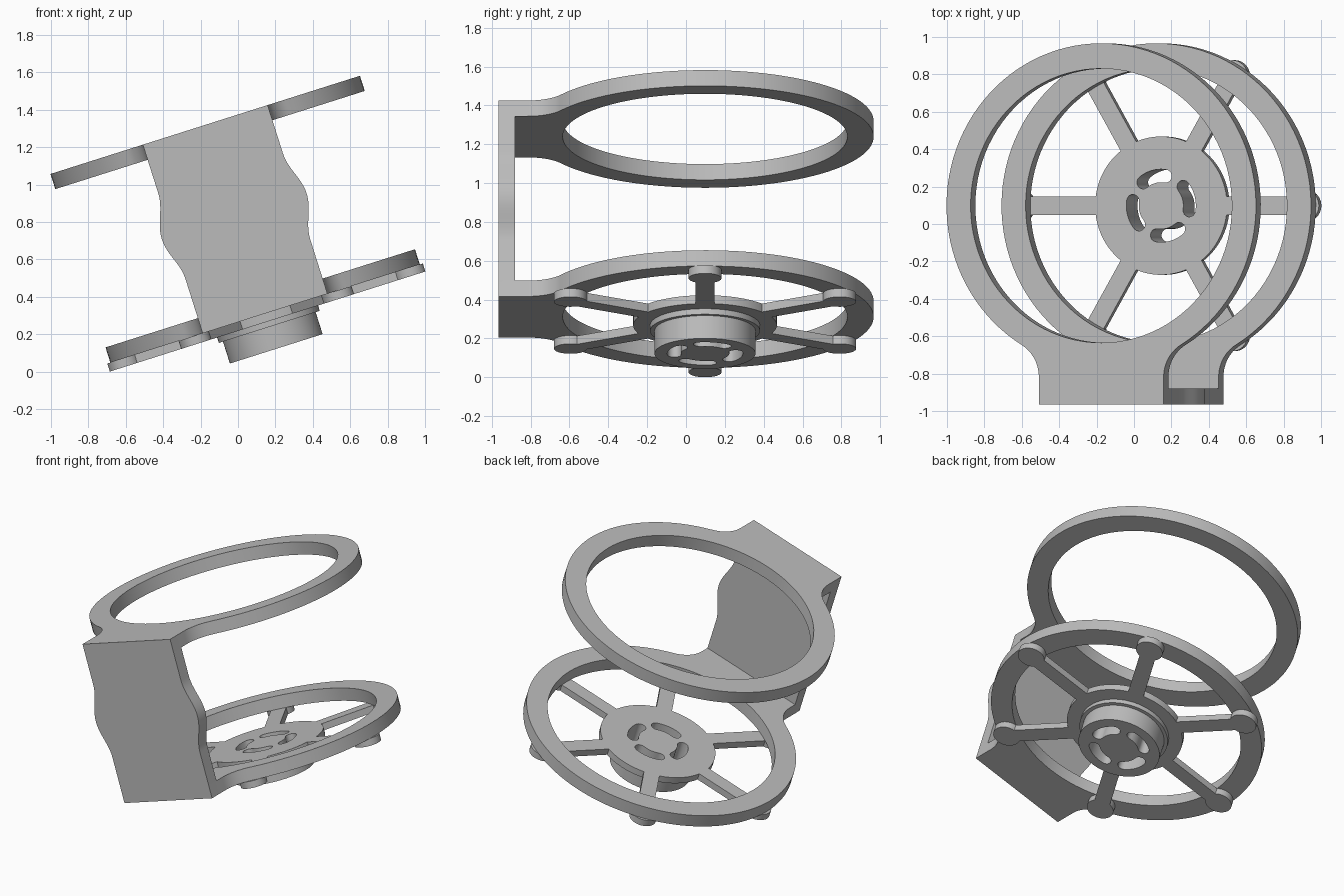
import bpy
from math import sin, cos, pi, radians, sqrt, atan2
from mathutils import Matrix

cube = bpy.data.objects.get("Cube")
if cube:
    bpy.data.objects.remove(cube)

gray = bpy.data.materials.new("plain gray")
gray.use_nodes = True
gray.diffuse_color = (0.5, 0.5, 0.5, 1)
gray.node_tree.nodes["Principled BSDF"].inputs["Base Color"].default_value = gray.diffuse_color

# Tilted frame: its origin is the centre of the lower ring's top face
FRAME = Matrix.Translation((0.119, 0.098, 0.392)) @ Matrix.Rotation(radians(-17.6), 4, "Y")
UPRIGHT = Matrix.Rotation(pi / 2, 4, "X")
RING_R, HOLE_R, HEIGHT, THICK = 0.868, 0.733, 0.973, 0.085
HALF, FRONT, FILLET = 0.35, -1.063, 0.2
FOOT_BOTTOM = -0.13


def arc(r, start, end, n, cx=0, cy=0):
    angles = [start + (end - start) * i / n for i in range(n + 1)]
    return [(cx + r * cos(a), cy + r * sin(a)) for a in angles]


def circle(r, n=96, cx=0, cy=0):
    return arc(r, 0, 2 * pi, n, cx, cy)[:-1]


def prism(name, loops, low, high, turn=Matrix()):
    """Extrude an outline with optional holes between two levels."""
    curve = bpy.data.curves.new(name, "CURVE")
    curve.dimensions, curve.fill_mode = "2D", "BOTH"
    curve.extrude = (high - low) / 2
    for loop in loops:
        spline = curve.splines.new("POLY")
        spline.points.add(len(loop) - 1)
        for point, (x, y) in zip(spline.points, loop):
            point.co = (x, y, 0, 1)
        spline.use_cyclic_u = True
    obj = bpy.data.objects.new(name, curve)
    bpy.context.collection.objects.link(obj)
    obj.matrix_world = FRAME @ turn @ Matrix.Translation((0, 0, (low + high) / 2))
    bpy.ops.object.select_all(action="DESELECT")
    obj.select_set(True)
    bpy.context.view_layer.objects.active = obj
    bpy.ops.object.convert(target="MESH")
    obj = bpy.context.object
    bpy.ops.object.mode_set(mode="EDIT")
    bpy.ops.mesh.select_all(action="SELECT")
    bpy.ops.mesh.remove_doubles(threshold=0.0001)
    bpy.ops.mesh.normals_make_consistent(inside=False)
    bpy.ops.object.mode_set(mode="OBJECT")
    obj.data.materials.clear()
    obj.data.materials.append(gray)
    bpy.ops.object.shade_smooth_by_angle(angle=radians(30))
    return obj


# Ring outline with a straight neck blended in by fillets
fx = HALF + FILLET
fy = -sqrt((RING_R + FILLET) ** 2 - fx ** 2)
touch = atan2(fy, fx)
right = arc(FILLET, pi, touch + pi, 14, fx, fy)
left = [(-x, y) for x, y in reversed(right)]
around = arc(RING_R, touch, pi - touch, 90)[1:-1]
outline = [(HALF, FRONT)] + right + around + left + [(-HALF, FRONT)]
for name, top in (("lower_ring", 0), ("upper_ring", HEIGHT)):
    prism(name, [outline, circle(HOLE_R)], top - THICK, top)

# Front wall with gently bulging sides
side = [(HALF, -THICK)]
for i in range(25):
    t = i / 24
    side.append((HALF + 0.028 * (1 - cos(2 * pi * t)), 0.22 + 0.48 * t))
side.append((HALF, HEIGHT))
wall = side + [(-x, z) for x, z in reversed(side)]
prism("front_wall", [wall], -FRONT - THICK, -FRONT, UPRIGHT)

# Curved slots running through the whole hub
slots = []
for k in range(4):
    mid, spread, r, w = radians(15) + k * pi / 2, radians(24), 0.16, 0.035
    a, b = mid - spread, mid + spread
    slots.append(arc(r + w, a, b, 10)
                 + arc(w, b, b + pi, 8, r * cos(b), r * sin(b))[1:-1]
                 + arc(r - w, b, a, 10)
                 + arc(w, a + pi, a + 2 * pi, 8, r * cos(a), r * sin(a))[1:-1])
prism("hub_plate", [circle(0.37)] + slots, FOOT_BOTTOM, -THICK)
prism("hub_flange", [circle(0.283)] + slots, -0.16, FOOT_BOTTOM)
prism("hub_drum", [circle(0.26)] + slots, -0.283, -0.16)

# Six spokes, each ending in a round foot under the lower ring
for k in range(6):
    spin = Matrix.Rotation(k * pi / 3, 4, "Z")
    bend = sqrt(0.085 ** 2 - 0.05 ** 2)
    tip = atan2(0.05, -bend)
    paddle = [(0.36, 0.05), (0.36, -0.05)] + arc(0.085, -tip, tip, 32, 0.8, 0)
    prism("spoke_%d" % (k + 1), [paddle], FOOT_BOTTOM, -THICK, spin)
